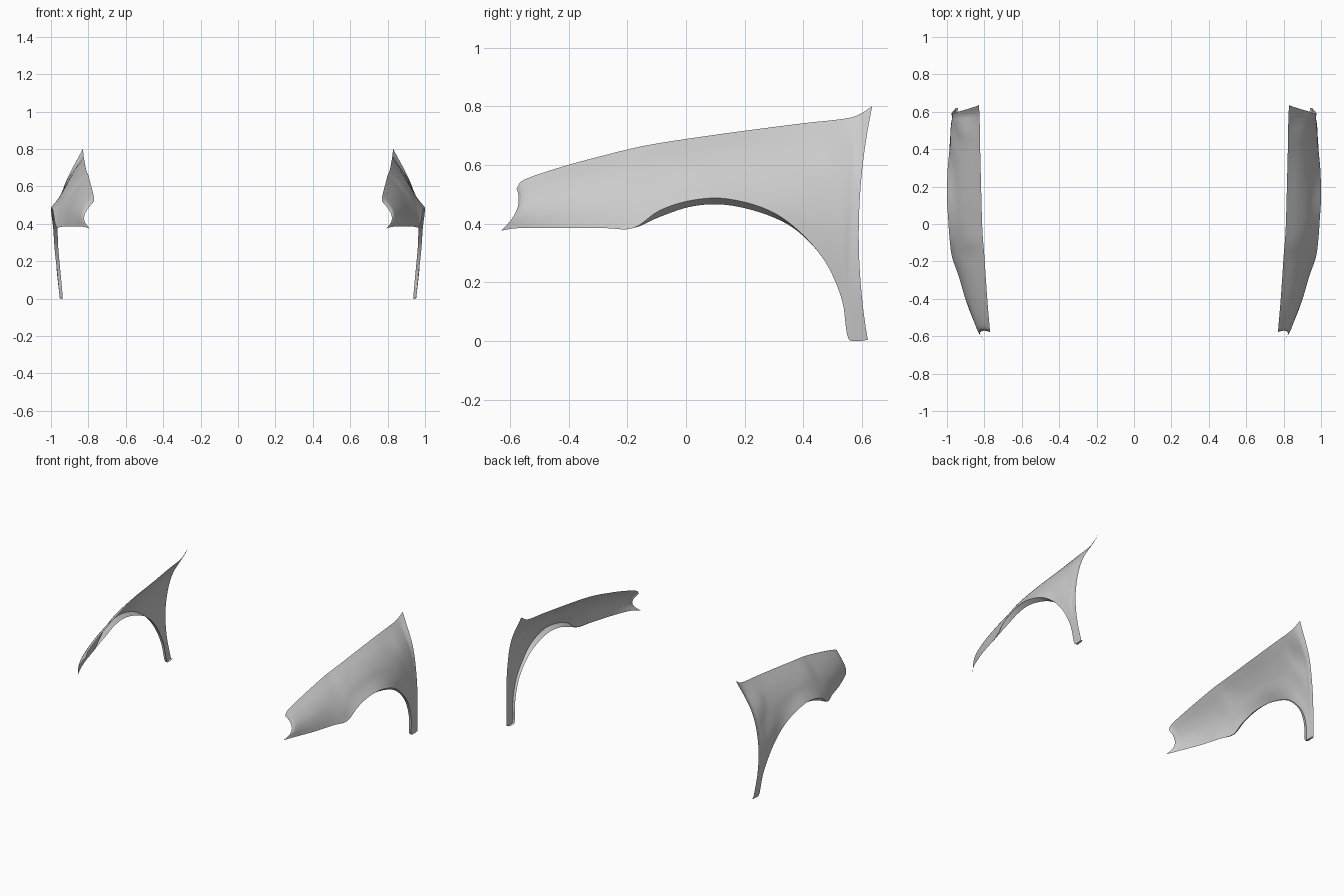
import bpy, bmesh
from mathutils import Vector

if "Cube" in bpy.data.objects:
    bpy.data.objects.remove(bpy.data.objects["Cube"])

# Section keys, front to rear: top y,z | lower edge y,z | fore-aft bend | x at five heights, top to bottom
SECTIONS = [
    (-.578, .520, -.632, .376, .028, .770, .800, .820, .820, .795),
    (-.550, .551, -.570, .385, .012, .772, .810, .835, .842, .835),
    (-.420, .595, -.420, .385, 0, .783, .835, .870, .888, .895),
    (-.280, .633, -.280, .385, 0, .793, .855, .897, .922, .937),
    (-.170, .660, -.180, .385, 0, .800, .865, .915, .950, .972),
    (-.090, .675, -.090, .445, 0, .807, .870, .915, .950, .985),
    (.000, .689, .020, .480, 0, .812, .870, .918, .953, .993),
    (.140, .709, .140, .485, 0, .816, .876, .922, .957, 1.00),
    (.300, .730, .280, .447, 0, .820, .885, .932, .965, .997),
    (.420, .745, .385, .375, 0, .823, .895, .945, .975, .988),
    (.490, .752, .475, .270, 0, .824, .915, .955, .980, .981),
    (.550, .760, .532, .140, 0, .825, .925, .965, .978, .967),
    (.590, .772, .556, .004, -.008, .826, .932, .969, .972, .953),
    (.635, .800, .620, .004, -.038, .830, .930, .969, .973, .953),
]
# Inward turn and drop of the wheel-arch lip at each section
LIP = [(0, 0)] * 4 + [(.006, 0), (.022, .022), (.027, .021), (.028, .021), (.027, .018),
                      (.023, .004), (.02, 0), (.018, 0), (.016, 0), (.012, 0)]
STEPS, ROWS = 5, 20


def spline(keys, t):
    """Catmull-Rom through tuples, t measured in key intervals."""
    i = min(int(t), len(keys) - 2)
    f = t - i
    b, c = Vector(keys[i]), Vector(keys[i + 1])
    a = Vector(keys[i - 1]) if i else 2 * b - c
    d = Vector(keys[i + 2]) if i + 2 < len(keys) else 2 * c - b
    return b + .5 * f * ((c - a) + f * ((2 * a - 5 * b + 4 * c - d) + f * (3 * (b - c) + d - a)))


def column(t):
    s = spline(SECTIONS, t)
    ty, tz, by, bz, bend = s[:5]
    xs = [(x, 0) for x in s[5:]]
    pts = []
    for r in range(ROWS + 1):
        v = r / ROWS
        x = spline(xs, v * 4)[0]
        y = ty + (by - ty) * v + bend * 4 * v * (1 - v)
        pts.append(Vector((x, y, max(0, tz + (bz - tz) * v))))
    inward, drop = spline(LIP, t)
    end = pts[-1]
    pts.append(Vector((end.x - max(0, inward), end.y, max(0, end.z - max(0, drop)))))
    return pts


def make_fender(name, side):
    bm = bmesh.new()
    count = (len(SECTIONS) - 1) * STEPS
    grid = [[bm.verts.new((side * p.x, p.y, p.z)) for p in column(i / STEPS)]
            for i in range(count + 1)]
    for a, b in zip(grid, grid[1:]):
        for r in range(len(a) - 1):
            quad = (a[r], a[r + 1], b[r + 1], b[r])
            bm.faces.new(quad if side > 0 else quad[::-1])
    bmesh.ops.remove_doubles(bm, verts=bm.verts, dist=.0002)
    mesh = bpy.data.meshes.new(name)
    bm.to_mesh(mesh)
    bm.free()
    obj = bpy.data.objects.new(name, mesh)
    bpy.context.collection.objects.link(obj)
    bpy.ops.object.select_all(action='DESELECT')
    bpy.context.view_layer.objects.active = obj
    obj.select_set(True)
    bpy.ops.object.shade_smooth_by_angle(angle=.6)


# Matching pair of front wing panels
make_fender("right_fender", 1)
make_fender("left_fender", -1)
